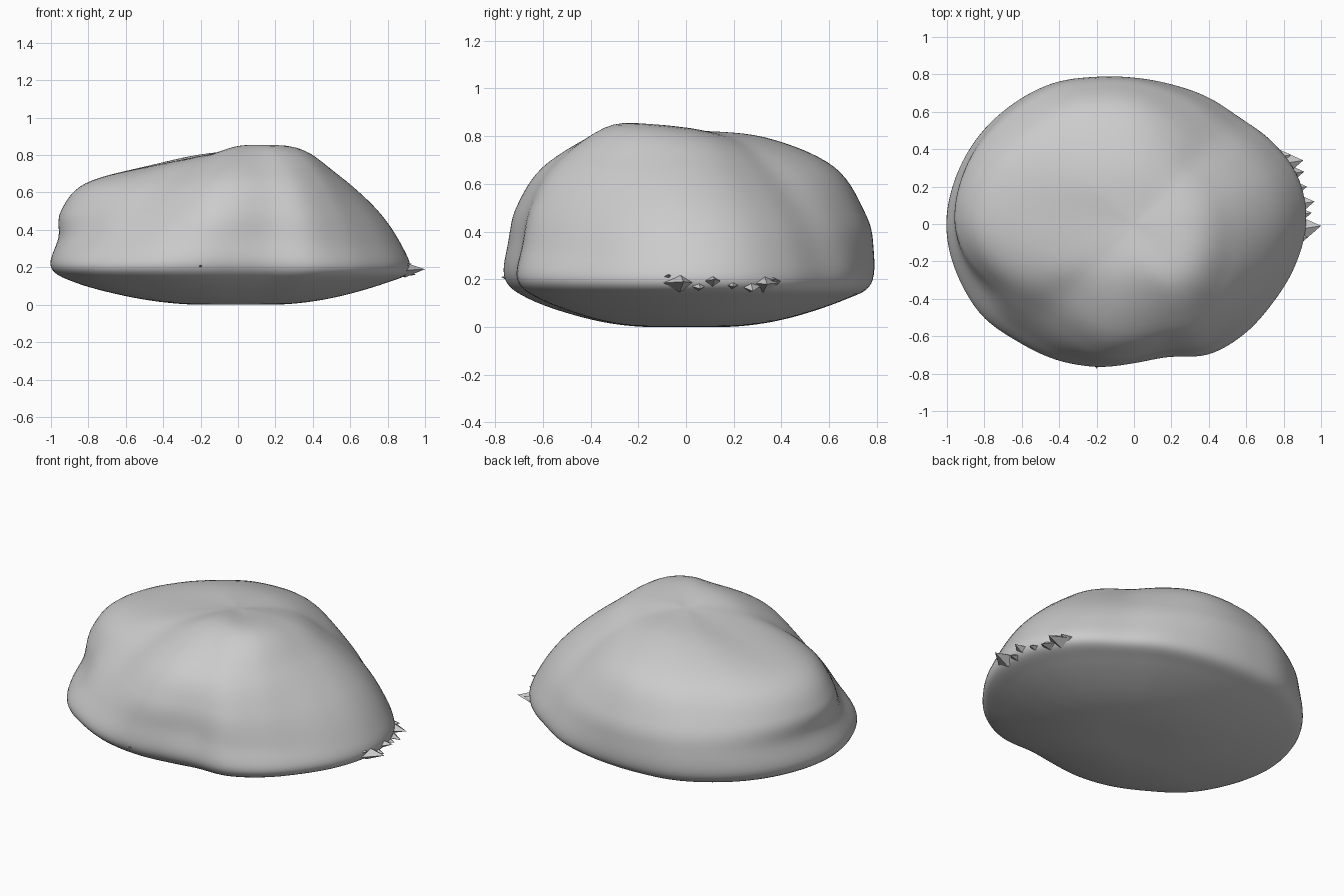
import bpy, bmesh
from math import cos, sin, tau, exp, radians
from mathutils import Vector

if "Cube" in bpy.data.objects:
    bpy.data.objects.remove(bpy.data.objects["Cube"])

# Rim outline seen from above: radius every 15 degrees, starting at +x
RIM = [.915, .91, .86, .80, .78, .765, .77, .80, .855, .90, .945, .98,
       1.0, .985, .955, .885, .835, .785, .74, .735, .80, .83, .85, .885]

# Upper profiles every 45 degrees: rim height, then (fraction of rim, height) pairs
SIDES = [
    (.18, .96, .31, .82, .50, .59, .69, .35, .82),
    (.18, .95, .33, .84, .48, .63, .65, .37, .785),
    (.18, 1.01, .33, .965, .47, .79, .67, .42, .795),
    (.19, 1.0, .35, .95, .49, .78, .67, .42, .787),
    (.20, .96, .36, .945, .50, .81, .65, .45, .745),
    (.20, .92, .35, .79, .51, .61, .66, .35, .78),
    (.20, 1.0, .35, .96, .51, .78, .69, .38, .84),
    (.19, .95, .33, .87, .50, .72, .68, .45, .845)]

# Soft hollows: centre, size, depth
DENTS = [((-.82, -.38, .42), .16, .03), ((.12, -.70, .42), .18, .02)]
SEG, SUB = 144, 7


def spline(a, b, c, d, t):
    return .5 * (2 * b + (c - a) * t + (2 * a - 5 * b + 4 * c - d) * t * t
                 + (3 * b - a - 3 * c + d) * t ** 3)


def around(table, u):
    """Periodic smooth lookup, u from 0 to 1."""
    n = len(table)
    i = int(u * n)
    return spline(*[table[(i + k) % n] for k in (-1, 0, 1, 2)], u * n - i)


def meridian(u):
    """Smooth half profile from the base centre to the top centre."""
    s = [around([row[k] for row in SIDES], u) for k in range(9)]
    pts = [(-.3, .003), (0, 0), (.3, .004), (.57, .04), (.86, .115), (1, s[0])]
    pts += [(s[k], s[k + 1]) for k in (1, 3, 5, 7)]
    opp = around([row[8] for row in SIDES], (u + .5) % 1)
    pts += [(0, .825), (-.38, opp)]
    out = []
    for i in range(1, len(pts) - 2):
        for j in range(SUB):
            out.append([spline(*[pts[i + k][c] for k in (-1, 0, 1, 2)], j / SUB)
                        for c in (0, 1)])
    return out[1:]


def shaped(r, z, a):
    p = Vector((r * cos(a), r * sin(a), max(z, 0)))
    for c, size, depth in DENTS:
        w = depth * exp(-((p - Vector(c)).length / size) ** 2)
        p -= Vector((cos(a), sin(a), 0)) * w
    return p


def finish(bm, name):
    bmesh.ops.recalc_face_normals(bm, faces=bm.faces)
    me = bpy.data.meshes.new(name)
    bm.to_mesh(me)
    bm.free()
    ob = bpy.data.objects.new(name, me)
    bpy.context.collection.objects.link(ob)
    return ob


# Main boulder: loft of the meridians
bm = bmesh.new()
cols = []
for i in range(SEG):
    u = i / SEG
    R = around(RIM, u)
    cols.append([bm.verts.new(shaped(f * R, z, u * tau)) for f, z in meridian(u)])
base, top = bm.verts.new((0, 0, 0)), bm.verts.new((0, 0, .825))
for i in range(SEG):
    a, b = cols[i], cols[(i + 1) % SEG]
    bm.faces.new((base, b[0], a[0]))
    bm.faces.new((top, a[-1], b[-1]))
    for j in range(len(a) - 1):
        bm.faces.new((a[j], b[j], b[j + 1], a[j + 1]))
rock = finish(bm, "boulder")
bpy.context.view_layer.objects.active = rock
rock.select_set(True)
bpy.ops.object.shade_smooth_by_angle(angle=radians(50))

# Jagged flakes along the right-hand rim, plus one on the front rim
TIPS = [(.84, .37, .20), (.905, .34, .18), (.91, .28, .15), (.925, .20, .17),
        (.965, .12, .20), (.95, .06, .16), (1.0, -.01, .19), (.93, -.07, .22),
        (-.2, -.775, .21)]
bm = bmesh.new()
for x, y, z in TIPS:
    tip = Vector((x, y, z))
    out = Vector((1, .15, 0) if x > 0 else (0, -1, 0)).normalized()
    side = Vector((-out.y, out.x, 0))
    root = tip - out * .11
    root.z = .185
    ring = [bm.verts.new(root + side * s * .07 + Vector((0, 0, h)))
            for s, h in ((-1, 0), (0, .04), (1, 0), (0, -.04))]
    t = bm.verts.new(tip)
    for k in range(4):
        bm.faces.new((ring[k], ring[(k + 1) % 4], t))
    bm.faces.new(ring[::-1])
finish(bm, "jagged_flakes")
